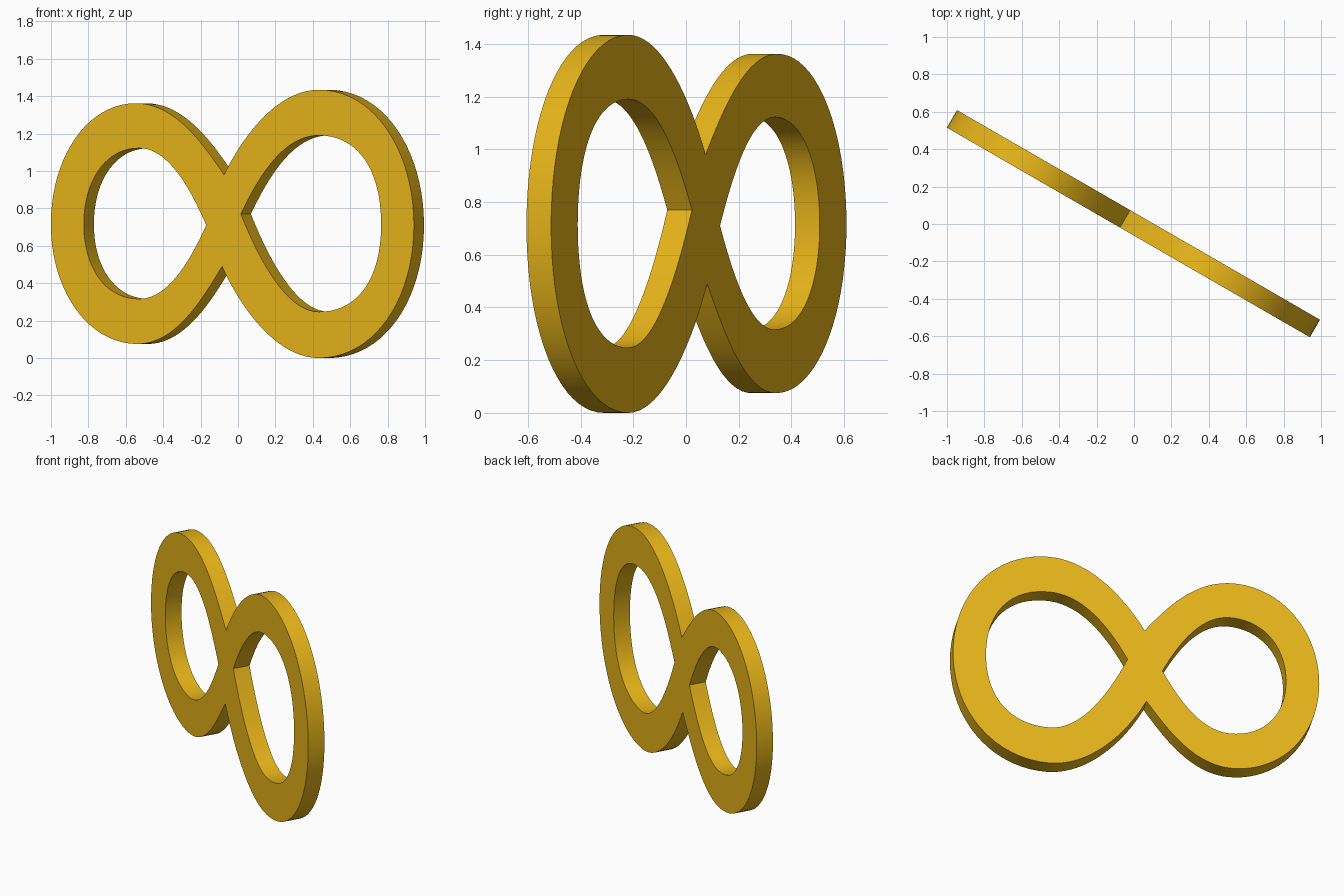
import bpy, bmesh, math

if "Cube" in bpy.data.objects:
    bpy.data.objects.remove(bpy.data.objects["Cube"])

THICK = 0.108

# Each anchor: (point, incoming handle offset, outgoing handle offset), u along the plate, z up
outline = [
    ((-0.055, 0.98), (0.10, 0.18), (-0.12, 0.15)),      # upper notch
    ((-0.60, 1.362), (0.25, 0), (-0.30, 0)),            # left lobe top
    ((-1.124, 0.715), (0, 0.36), (0, -0.36)),           # left lobe side
    ((-0.59, 0.075), (-0.30, 0), (0.24, 0)),            # left lobe bottom
    ((-0.067, 0.49), (-0.12, -0.17), (0.10, -0.20)),    # lower notch
    ((0.53, 0.0), (-0.27, 0), (0.34, 0)),               # right lobe bottom
    ((1.117, 0.71), (0, -0.40), (0, 0.40)),             # right lobe side
    ((0.53, 1.434), (0.34, 0), (-0.27, 0)),             # right lobe top
]
left_hole = [
    ((-0.165, 0.71), (-0.10, -0.19), (-0.10, 0.20)),
    ((-0.58, 1.122), (0.18, 0), (-0.21, 0)),
    ((-0.921, 0.715), (0, 0.23), (0, -0.23)),
    ((-0.58, 0.316), (-0.21, 0), (0.18, 0)),
]
right_hole = [
    ((0.0485, 0.77), (0.11, -0.24), (0.11, 0.20)),
    ((0.53, 1.19), (-0.22, 0), (0.25, 0)),
    ((0.915, 0.715), (0, 0.28), (0, -0.28)),
    ((0.53, 0.247), (0.25, 0), (-0.20, 0)),
]


def add_loop(curve, anchors):
    spline = curve.splines.new('BEZIER')
    spline.bezier_points.add(len(anchors) - 1)
    spline.use_cyclic_u = True
    spline.resolution_u = 20
    for bp, (p, h_in, h_out) in zip(spline.bezier_points, anchors):
        bp.handle_left_type = bp.handle_right_type = 'FREE'
        bp.co = (*p, 0)
        bp.handle_left = (p[0] + h_in[0], p[1] + h_in[1], 0)
        bp.handle_right = (p[0] + h_out[0], p[1] + h_out[1], 0)


# Flat figure-eight plate with two holes
curve = bpy.data.curves.new("infinity_loop", 'CURVE')
curve.dimensions = '2D'
curve.fill_mode = 'BOTH'
curve.extrude = THICK / 2
for anchors in (outline, left_hole, right_hole):
    add_loop(curve, anchors)
plate = bpy.data.objects.new("infinity_loop", curve)
bpy.context.collection.objects.link(plate)

# Stand it upright and turn it
plate.rotation_euler = (math.pi / 2, 0, math.radians(-30))
plate.select_set(True)
bpy.context.view_layer.objects.active = plate
bpy.ops.object.convert(target='MESH')
plate = bpy.context.object

# Weld caps to walls
bm = bmesh.new()
bm.from_mesh(plate.data)
bmesh.ops.remove_doubles(bm, verts=bm.verts, dist=1e-4)
bmesh.ops.recalc_face_normals(bm, faces=bm.faces)
bm.to_mesh(plate.data)
bm.free()
bpy.ops.object.shade_smooth_by_angle(angle=math.radians(30))

# Golden colour
gold = bpy.data.materials.new("gold")
gold.diffuse_color = (0.80, 0.46, 0.01, 1)
gold.use_nodes = True
gold.node_tree.nodes["Principled BSDF"].inputs["Base Color"].default_value = gold.diffuse_color
plate.data.materials.clear()
plate.data.materials.append(gold)
